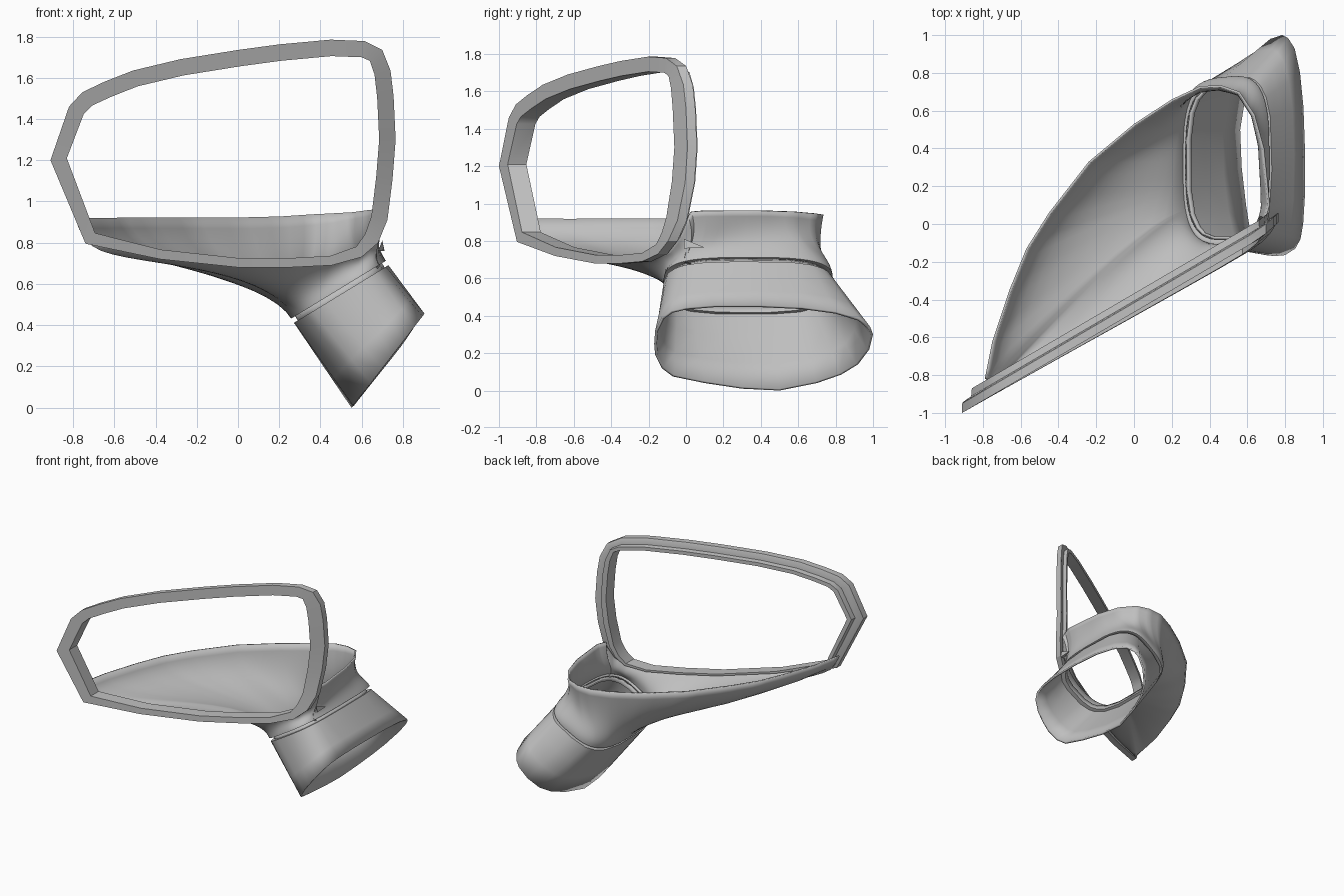
import bpy, bmesh
from math import atan2, sin, cos, copysign, radians
from mathutils import Vector

cube = bpy.data.objects.get("Cube")
if cube:
    bpy.data.objects.remove(cube, do_unlink=True)

grey = bpy.data.materials.new("plain grey")
grey.use_nodes = True
grey.diffuse_color = (0.52, 0.52, 0.52, 1)
grey.node_tree.nodes["Principled BSDF"].inputs["Base Color"].default_value = grey.diffuse_color


def loft(name, rows, wrap=False, thickness=0, angle=35):
    """Skin a list of closed loops; wrap joins the last loop to the first."""
    bm = bmesh.new()
    loops = [[bm.verts.new(p) for p in row] for row in rows]
    pairs = list(zip(loops, loops[1:]))
    if wrap:
        pairs.append((loops[-1], loops[0]))
    for a, b in pairs:
        for i in range(len(a)):
            bm.faces.new((a[i - 1], a[i], b[i], b[i - 1]))
    bmesh.ops.recalc_face_normals(bm, faces=bm.faces)
    mesh = bpy.data.meshes.new(name)
    bm.to_mesh(mesh)
    bm.free()
    mesh.materials.append(grey)
    obj = bpy.data.objects.new(name, mesh)
    bpy.context.collection.objects.link(obj)
    if thickness:
        shell = obj.modifiers.new("shell", 'SOLIDIFY')
        shell.thickness = thickness
        shell.offset = -1
    bpy.ops.object.select_all(action='DESELECT')
    obj.select_set(True)
    bpy.context.view_layer.objects.active = obj
    bpy.ops.object.shade_smooth_by_angle(angle=radians(angle))
    return obj


def frame_y(x, z):
    """Slanted front of the frame, bent back at its inner end, leaning low down."""
    lean = 0.06 * max(0, 1.1 - z) * (x + 0.91)
    return -1 + 0.585 * (x + 0.91) + 0.3 * max(0, x - 0.67) - lean


# Frame: outline in x, z, swept through a stepped section
outline = [Vector(p) for p in (
    (-.91, 1.2), (-.82, 1.46), (-.755, 1.53), (-.65, 1.58), (-.51, 1.635), (-.28, 1.69),
    (0, 1.735), (.2, 1.762), (.45, 1.785), (.615, 1.778), (.7, 1.735), (.74, 1.635),
    (.755, 1.51), (.765, 1.3), (.75, 1.11), (.725, .91), (.68, .8), (.6, .73),
    (.455, .69), (.25, .68), (0, .68), (-.38, .72), (-.74, .795))]


def frame_loop(inset, depth):
    row = []
    for i, p in enumerate(outline):
        t = outline[(i + 1) % len(outline)] - outline[i - 1]
        inward = Vector((t.y, -t.x)).normalized()
        width = 0.08 - 0.035 * max(0, inward.y) ** 4
        q = p + inward * width * inset
        row.append((q.x, frame_y(q.x, q.y) + depth, q.y))
    return row


section = ((0, 0), (1, 0), (1, .1), (.65, .1), (.6, .06), (.1, .055), (0, .05))
loft("mirror_frame", [frame_loop(*s) for s in section], wrap=True, angle=25)


def ring(a, scale=1.0, lift=0.0):
    """Rounded, tilted joint between neck and base; lift follows its axis."""
    u = scale * copysign(abs(cos(a)) ** 0.63, cos(a))
    v = scale * copysign(abs(sin(a)) ** 0.63, sin(a))
    x = 0.5 + 0.23 * u
    y = 0.33 + 0.45 * v * (1 + 0.05 * u * (v > 0))
    return Vector((x - 0.5 * lift, y, 0.41 + (x - 0.27) * 0.61 + 0.85 * lift))


# Housing bowl: rim around the back, then along the bottom of the frame
back = [(-.79, -.82, .915), (-.75, -.62, .915), (-.66, -.35, .917), (-.57, -.13, .918),
        (-.45, .06, .92), (-.24, .33, .92), (0, .53, .92), (.2, .66, .925), (.35, .73, .935),
        (.46, .735, .94), (.56, .7, .945), (.64, .58, .955), (.69, .4, .96),
        (.72, .1, .96), (.7, .03, .955)]
bottom = [(p.x * .98, frame_y(p.x, p.y) + .06, p.y + .015) for p in outline[15:]]
corners = [Vector(p) for p in back + bottom]
rim = [a.lerp(b, k / 4) for a, b in zip(corners, corners[1:] + corners[:1]) for k in range(4)]
neck_angles = [atan2((p.y - .33) / .45, (p.x - .5) / .23) for p in rim]


def bowl_point(p, q, t):
    c1 = p + (Vector((.5, .33, p.z)) - p).normalized() * 0.05
    c1.z -= min(0.55 * (p.z - q.z), 1.15 * max(0, p.z - .69))
    c2 = q + Vector((-.5, 0, .85)) * (p - q).length * 0.25
    s = 1 - t
    return p * s**3 + c1 * 3 * s * s * t + c2 * 3 * s * t * t + q * t**3


steps = 14
neck = [ring(a, 1, .025) for a in neck_angles]
shell_rows = [[bowl_point(p, q, k / steps) for p, q in zip(rim, neck)] for k in range(steps + 1)]
flange = [ring(a, .92, .025) for a in neck_angles]
loft("housing_bowl", shell_rows + [flange], thickness=.012, angle=50)

# Base tube: flared mounting end up to the joint, with a recessed collar
foot = ((-.17, .25), (-.165, .32), (-.13, .39), (-.08, .425), (0, .443), (.15, .455),
        (.4, .455), (.62, .445), (.8, .422), (.93, .385), (.985, .34), (1, .3), (.98, .22),
        (.92, .14), (.83, .085), (.7, .04), (.5, 0), (.3, .01), (.1, .04), (-.07, .075),
        (-.13, .12), (-.165, .19))
angles = [atan2((y - .415) / .585, (z - .225) / .225) for y, z in foot]
end = [Vector((.55 + .78 * z, y, z)) for y, z in foot]
joint = [ring(a) for a in angles]
collar = [[ring(a, .92, lift) for a in angles] for lift in (.025, 0)]
middle = [[p.lerp(q, k) for p, q in zip(joint, end)] for k in (.33, .67)]
loft("base_tube", collar + [joint] + middle + [end], thickness=.015, angle=40)

# Small locating spike behind the lower inner corner of the frame
tip = Vector((.71, .1, .765))
root = [Vector(p) for p in ((.68, -.01, .76), (.71, -.01, .76), (.7, -.01, .81))]
loft("locating_spike", [root, [p.lerp(tip, .97) for p in root]], angle=10)
